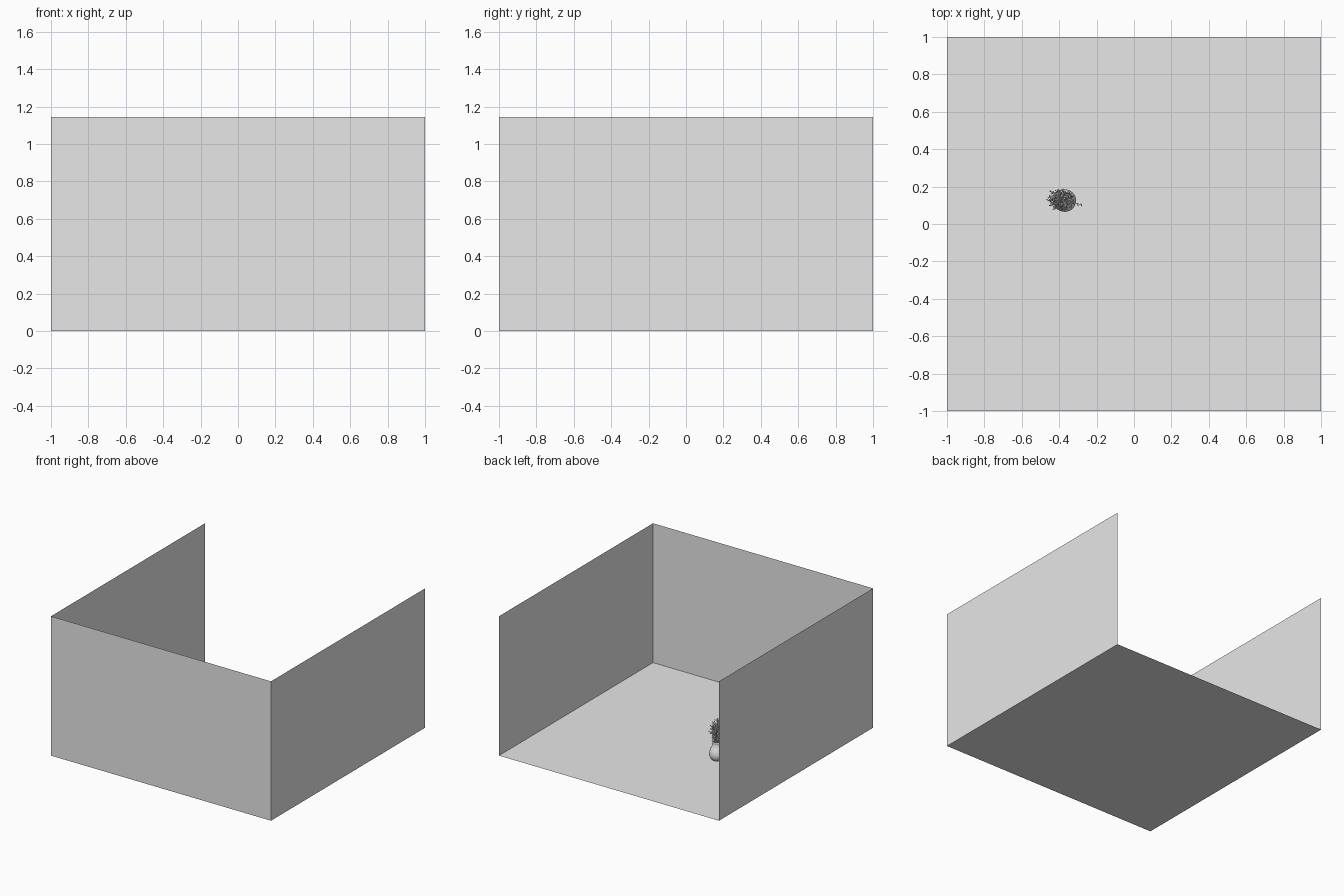
import bpy, bmesh, math, random
from mathutils import Vector, Matrix

random.seed(7)
cube = bpy.data.objects.get("Cube")
if cube:
    bpy.data.objects.remove(cube, do_unlink=True)

grey = bpy.data.materials.new("plain grey")
grey.use_nodes = True
grey.diffuse_color = (0.8, 0.8, 0.8, 1)
grey.node_tree.nodes["Principled BSDF"].inputs["Base Color"].default_value = (0.8, 0.8, 0.8, 1)

HEIGHT = 1.145
VASE = Vector((-0.37, 0.125, 0))


def add_object(name, data):
    obj = bpy.data.objects.new(name, data)
    bpy.context.collection.objects.link(obj)
    data.materials.append(grey)
    return obj


def bm_object(name, bm):
    mesh = bpy.data.meshes.new(name)
    bm.to_mesh(mesh)
    bm.free()
    return add_object(name, mesh)


def panel(name, origin, side, up):
    """A single thin sheet spanned by two edges."""
    o, s, u = Vector(origin), Vector(side), Vector(up)
    bm = bmesh.new()
    bm.faces.new([bm.verts.new(p) for p in (o, o + s, o + s + u, o + u)])
    return bm_object(name, bm)


# Room: floor and three walls, open at the back
rise = (0, 0, HEIGHT)
panel("floor", (-1, -1, 0), (2, 0, 0), (0, 2, 0))
panel("front_wall", (1, -1, 0), (-2, 0, 0), rise)
panel("left_wall", (1, 1, 0), (0, -2, 0), rise)
panel("right_wall", (-1, -1, 0), (0, 2, 0), rise)

# Vase: lathed profile, outside up and over the lip, then inside down
profile = [(0, 0.002), (0.036, 0.002), (0.05, 0.015), (0.058, 0.035), (0.06, 0.055),
           (0.054, 0.08), (0.042, 0.105), (0.033, 0.128), (0.033, 0.142), (0.04, 0.157),
           (0.036, 0.157), (0.029, 0.142), (0.029, 0.128), (0.04, 0.095), (0, 0.085)]
bm = bmesh.new()
ring = [bm.verts.new((r, 0, z)) for r, z in profile]
edges = [bm.edges.new(pair) for pair in zip(ring, ring[1:])]
bmesh.ops.spin(bm, geom=ring + edges, cent=(0, 0, 0), axis=(0, 0, 1),
               angle=math.tau, steps=32, use_duplicate=False)
bmesh.ops.remove_doubles(bm, verts=bm.verts, dist=0.0002)
bmesh.ops.recalc_face_normals(bm, faces=bm.faces)
for face in bm.faces:
    face.smooth = True
vase = bm_object("vase", bm)
vase.location = VASE

# Bouquet: curved stems fanning out of the neck, each with twigs and buds
stems = bpy.data.curves.new("stems", "CURVE")
stems.dimensions = "3D"
stems.bevel_depth = 0.0011
stems.bevel_resolution = 0
stems.resolution_u = 2
buds = bmesh.new()
leaves = bmesh.new()


def strand(points):
    spline = stems.splines.new("POLY")
    spline.points.add(len(points) - 1)
    for slot, p in zip(spline.points, points):
        slot.co = (*p, 1)


def add_bud(p):
    bmesh.ops.create_icosphere(buds, subdivisions=1, radius=random.uniform(0.003, 0.005),
                               matrix=Matrix.Translation(p))


def add_leaf(p, direction):
    d = direction.normalized() * random.uniform(0.012, 0.018)
    side = d.cross(Vector((random.uniform(-1, 1), 0.3, 1))).normalized() * 0.004
    leaves.faces.new([leaves.verts.new(q) for q in (p, p + d / 2 + side, p + d, p + d / 2 - side)])


def scatter():
    return Vector((random.uniform(-1, 1), random.uniform(-1, 1), random.uniform(-0.3, 1)))


for i in range(42):
    angle = i * 2.4
    spread = math.sqrt((i + 0.5) / 42)
    tip = VASE + Vector((-0.02 + 0.07 * spread * math.cos(angle),
                         0.005 + 0.052 * spread * math.sin(angle),
                         0.325 - 0.09 * spread ** 2 + random.uniform(-0.025, 0.015)))
    root = VASE + Vector((0.012 * math.cos(angle), 0.012 * math.sin(angle), 0.09))
    bend = VASE + Vector((0.02 * math.cos(angle), 0.02 * math.sin(angle), 0.18))
    path = []
    for k in range(7):
        t = k / 6
        path.append(root * (1 - t) ** 2 + bend * 2 * t * (1 - t) + tip * t * t)
    strand(path)
    add_bud(tip)
    for p in path[3:]:
        for _ in range(2):
            offset = scatter() * 0.018
            strand([p, p + offset])
            add_bud(p + offset)
            add_leaf(p, scatter())

# One long twig drooping to the side
droop = [VASE + Vector((0.012 + 0.075 * t, -0.008 - 0.012 * t, 0.15 + 0.09 * t - 0.04 * t * t))
         for t in (0, 0.25, 0.5, 0.75, 1)]
strand(droop)
for p in droop[1:]:
    add_bud(p)
    add_leaf(p, Vector((0.3, -1, 0.4)))

add_object("stems", stems)
bm_object("buds", buds)
bm_object("leaves", leaves)
